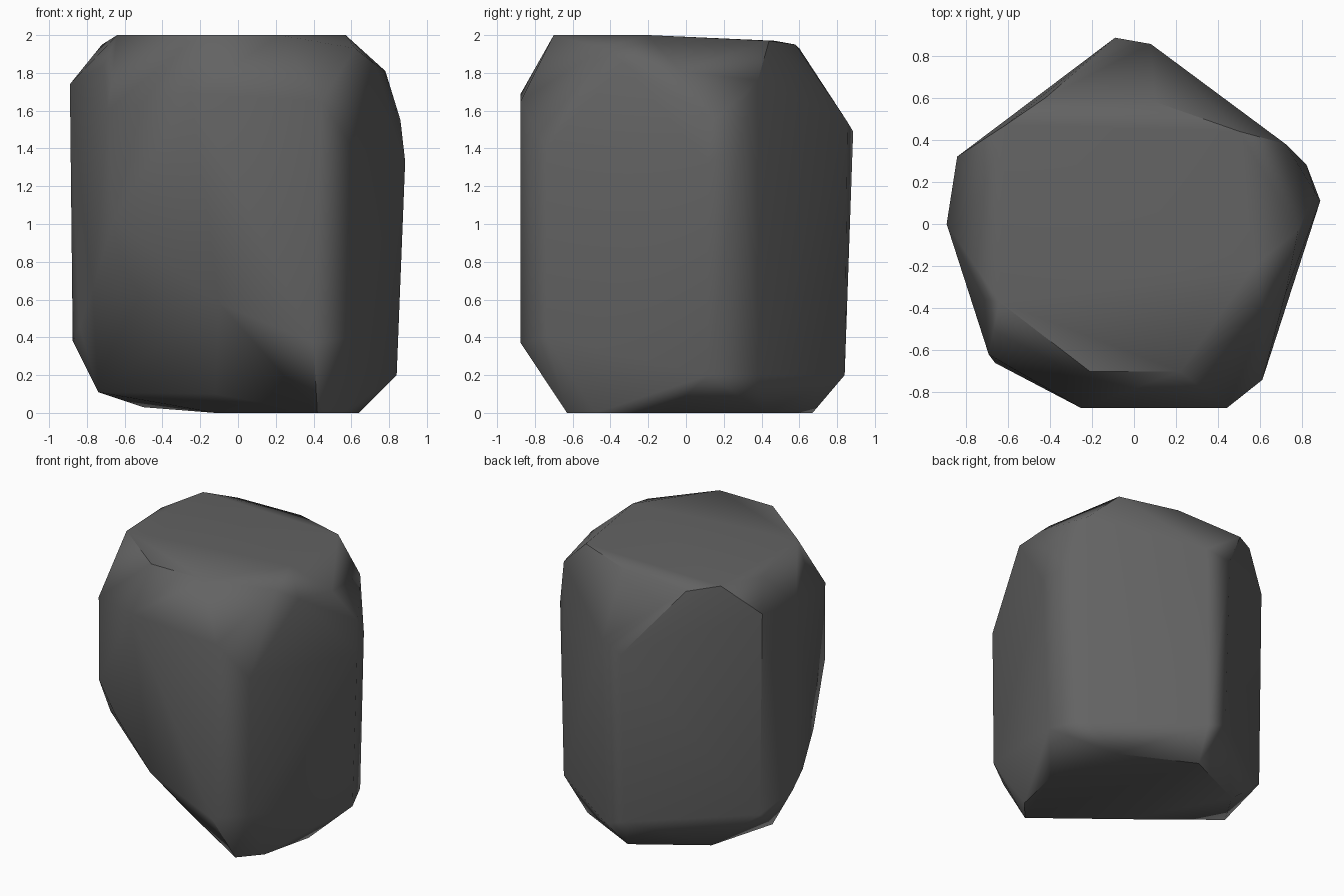
import bpy, bmesh, math

if "Cube" in bpy.data.objects:
    bpy.data.objects.remove(bpy.data.objects["Cube"])

# Key corners of the boulder, ring by ring
top = [(-.64, -.37, 2), (-.21, -.70, 2), (.22, -.70, 2), (.57, -.2, 2),
       (.5, .44, 1.97), (.1, .58, 1.95), (-.42, .6, 1.93), (-.61, .47, 1.97)]
shoulder = [(-.89, 0, 1.74), (-.84, .32, 1.77), (-.72, .15, 1.95), (-.71, -.36, 1.84),
            (-.69, -.62, 1.6), (-.25, -.875, 1.69), (.44, -.875, 1.65), (.61, -.74, 1.4),
            (.62, -.44, 1.93), (.72, -.33, 1.85), (.78, -.03, 1.81), (.72, .38, 1.76),
            (.86, .15, 1.55), (.885, .11, 1.33), (.82, .28, 1.4), (-.09, .885, 1.49),
            (.08, .855, 1.54)]
lower = [(-.66, -.66, 1.02), (-.45, -.77, .86), (-.10, -.875, .58), (.40, -.875, .37),
         (.60, -.74, .40), (-.77, -.37, .65), (-.84, -.145, .46), (-.875, .02, .38),
         (-.82, .32, .3), (.84, .12, .2), (.72, .38, .2), (.06, .84, .2),
         (-.09, .84, .25)]
base = [(.42, -.63, 0), (.55, -.48, 0), (.64, -.1, 0), (.5, .42, 0), (0, .67, 0),
        (-.5, .42, .03), (-.74, .06, .11), (-.12, -.40, .1), (-.12, -.2, 0)]

# Wrap the corners in a faceted skin
bm = bmesh.new()
for p in top + shoulder + lower + base:
    bm.verts.new(p)
bmesh.ops.convex_hull(bm, input=bm.verts[:])
loose = [v for v in bm.verts if not v.link_faces]
bmesh.ops.delete(bm, geom=loose, context='VERTS')
bmesh.ops.dissolve_limit(bm, angle_limit=math.radians(2), verts=bm.verts[:], edges=bm.edges[:])
bmesh.ops.recalc_face_normals(bm, faces=bm.faces[:])

mesh = bpy.data.meshes.new("boulder")
bm.to_mesh(mesh)
bm.free()
boulder = bpy.data.objects.new("boulder", mesh)
bpy.context.collection.objects.link(boulder)

# Single dark stone colour
stone = bpy.data.materials.new("dark grey stone")
stone.diffuse_color = (.125, .125, .125, 1)
stone.use_nodes = True
stone.node_tree.nodes["Principled BSDF"].inputs["Base Color"].default_value = stone.diffuse_color
mesh.materials.append(stone)

# Soft shading across gentle edges, crisp creases elsewhere
bpy.context.view_layer.objects.active = boulder
boulder.select_set(True)
bpy.ops.object.shade_smooth_by_angle(angle=math.radians(40))
weighted = boulder.modifiers.new("weighted normals", 'WEIGHTED_NORMAL')
weighted.keep_sharp = True
